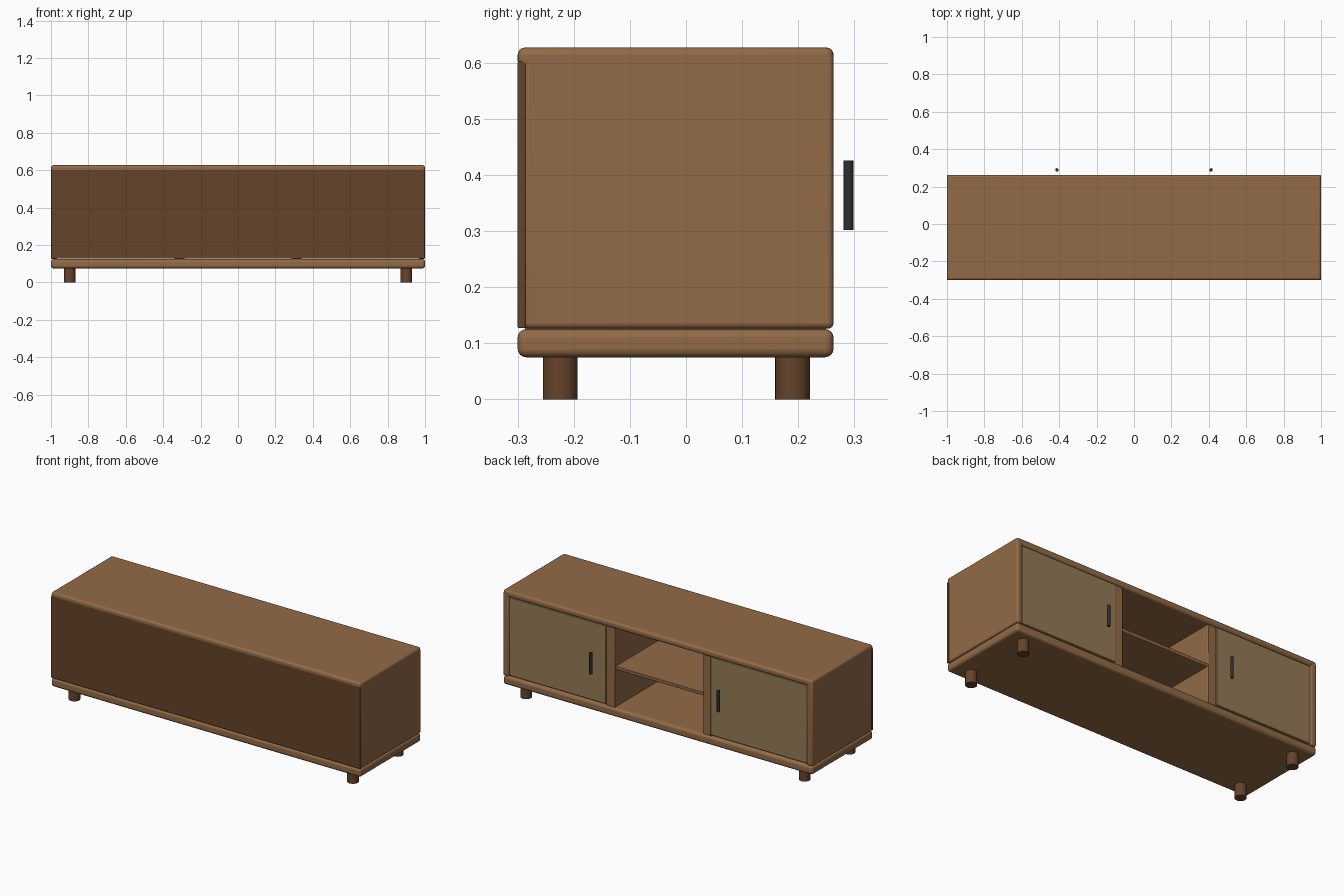
import bpy

if "Cube" in bpy.data.objects:
    bpy.data.objects.remove(bpy.data.objects["Cube"])


def material(name, rgb):
    m = bpy.data.materials.new(name)
    m.diffuse_color = (*rgb, 1)
    m.use_nodes = True
    m.node_tree.nodes["Principled BSDF"].inputs["Base Color"].default_value = m.diffuse_color
    return m


WOOD = material("wood", (0.29, 0.145, 0.062))
DARK = material("dark_wood", (0.13, 0.057, 0.023))
DOOR = material("door_veneer", (0.30, 0.20, 0.095))
METAL = material("black_metal", (0.025, 0.027, 0.03))


def finish(ob, name, mat, bevel=0, segments=4):
    ob.name = name
    ob.data.materials.append(mat)
    if bevel:
        mod = ob.modifiers.new("round", 'BEVEL')
        mod.width = bevel
        mod.segments = segments
    bpy.ops.object.shade_smooth_by_angle()
    return ob


def box(name, x, y, z, mat, bevel=0, segments=4):
    """Box from (min, max) ranges, with rounded edges."""
    r = (x, y, z)
    bpy.ops.mesh.primitive_cube_add(size=1, location=[(a + b) / 2 for a, b in r])
    ob = bpy.context.object
    ob.scale = [b - a for a, b in r]
    bpy.ops.object.transform_apply(location=False, rotation=False, scale=True)
    return finish(ob, name, mat, bevel, segments)


def rod(name, x, y, z, radius, mat, sides=32):
    bpy.ops.mesh.primitive_cylinder_add(vertices=sides, radius=radius, depth=z[1] - z[0],
                                        location=(x, y, (z[0] + z[1]) / 2))
    return finish(bpy.context.object, name, mat)


BACK, FACE = -0.30, 0.263   # open side with doors faces +y

# Carcass
box("base_slab", (-1, 1), (BACK, FACE), (0.075, 0.125), WOOD, 0.015)
box("top_slab", (-1, 1), (BACK, FACE), (0.59, 0.627), WOOD, 0.013)
box("back_panel", (-0.999, 0.999), (BACK, -0.286), (0.127, 0.602), DARK, 0.002, 2)
box("shelf", (-0.29, 0.29), (-0.287, 0.243), (0.343, 0.362), WOOD, 0.003, 2)

for side, s in (("right", 1), ("left", -1)):
    def span(a, b):
        return tuple(sorted((s * a, s * b)))

    # Side panel and inner divider
    box(f"{side}_side_panel", span(0.9625, 1), (-0.29, FACE), (0.126, 0.616), WOOD, 0.01)
    box(f"{side}_divider", span(0.285, 0.34), (-0.287, 0.25), (0.122, 0.595), WOOD, 0.004, 2)
    # Inset door with bar handle
    box(f"{side}_door", span(0.338, 0.962), (0.235, 0.257), (0.133, 0.589), DOOR, 0.003, 2)
    rod(f"{side}_handle", s * 0.412, 0.2895, (0.302, 0.426), 0.0088, METAL, 20)
    # Legs
    for end, y in (("front", -0.224), ("rear", 0.19)):
        rod(f"{side}_{end}_leg", s * 0.9, y, (0, 0.08), 0.031, DARK)
